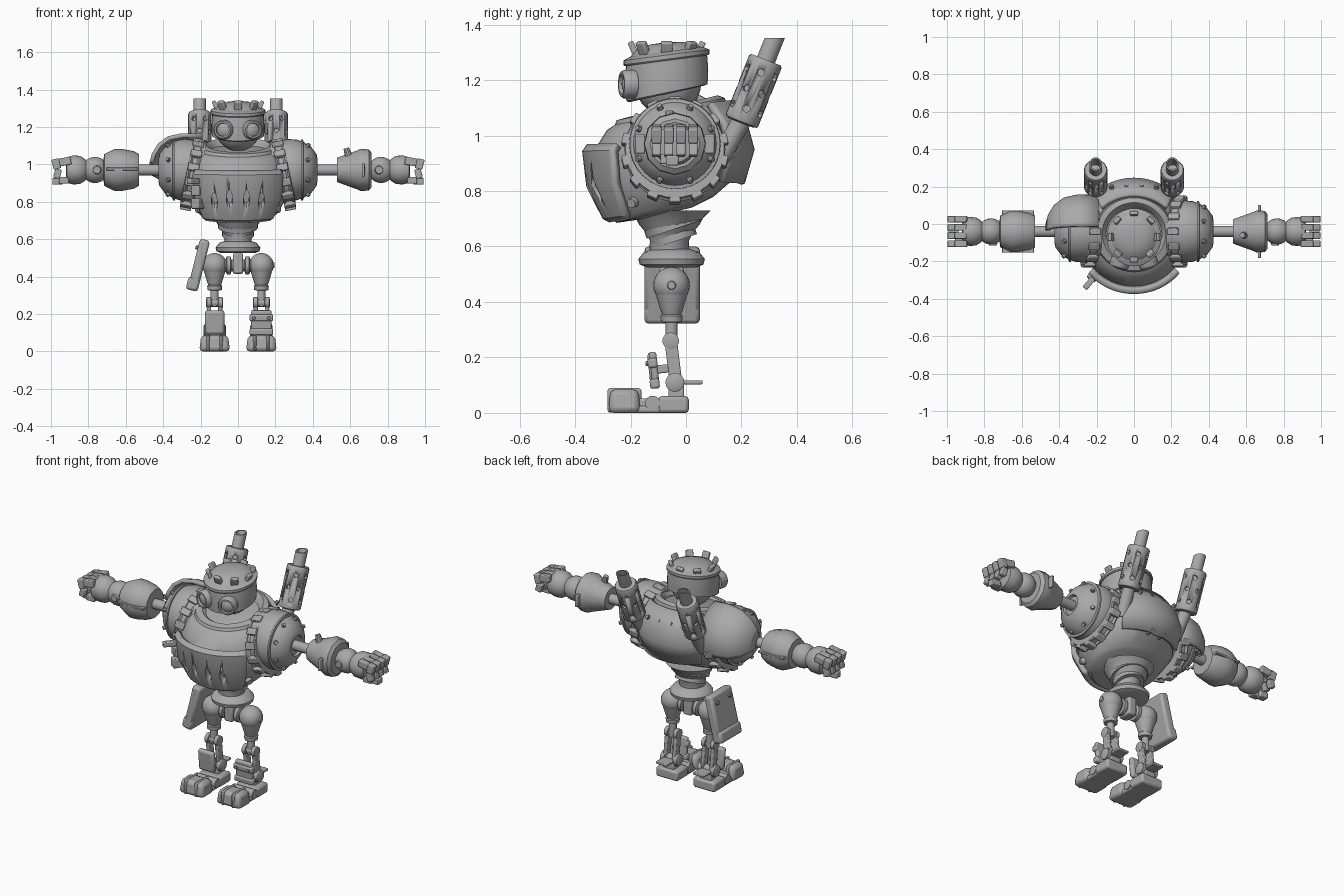
import bpy, bmesh, math
from mathutils import Matrix, Vector

if "Cube" in bpy.data.objects:
    bpy.data.objects.remove(bpy.data.objects["Cube"])

GREY = bpy.data.materials.new("plain_grey")
GREY.diffuse_color = (0.4, 0.4, 0.4, 1)
GREY.use_nodes = True
GREY.node_tree.nodes["Principled BSDF"].inputs["Base Color"].default_value = GREY.diffuse_color
T, R = Matrix.Translation, Matrix.Rotation
rad = math.radians


def finish(name, bm, bevel=0, angle=35):
    bmesh.ops.remove_doubles(bm, verts=bm.verts, dist=1e-5)
    bmesh.ops.recalc_face_normals(bm, faces=bm.faces)
    me = bpy.data.meshes.new(name)
    bm.to_mesh(me)
    bm.free()
    me.materials.append(GREY)
    me.shade_smooth()
    me.set_sharp_from_angle(angle=rad(angle))
    ob = bpy.data.objects.new(name, me)
    bpy.context.collection.objects.link(ob)
    if bevel:
        m = ob.modifiers.new("bevel", "BEVEL")
        m.width, m.segments = bevel, 2
    return ob


def frame(loc, axis):
    return T(loc) @ Vector(axis).to_track_quat('Z', 'Y').to_matrix().to_4x4()


def grid(bm, rows, closed, caps):
    vs = [[bm.verts.new(p) for p in row] for row in rows]
    n = len(vs[0])
    for a, b in zip(vs, vs[1:]):
        for i in range(n if closed else n - 1):
            j = (i + 1) % n
            bm.faces.new((a[i], a[j], b[j], b[i]))
    if caps:
        bm.faces.new(vs[0])
        bm.faces.new(vs[-1])


def lathe(name, prof, loc, axis=(0, 0, 1), n=24, bevel=0):
    """Revolve (radius, height) pairs about an axis."""
    bm, M = bmesh.new(), frame(loc, axis)
    rows = [[M @ Vector((max(r, 1e-7) * math.cos(k * math.tau / n), max(r, 1e-7) * math.sin(k * math.tau / n), h))
             for k in range(n)] for r, h in prof]
    grid(bm, rows, True, True)
    return finish(name, bm, bevel)


def loft(name, rings, a0=0, a1=360, n=40, thick=0):
    """Join ovals given as front y, front z, back y, back z, half width; angle 0 is the front."""
    full, rows, bm = a1 - a0 == 360, [], bmesh.new()
    for yf, zf, yb, zb, rx in rings:
        row = []
        for k in range(n if full else n + 1):
            t = rad(a0 + (a1 - a0) * k / n)
            f = (1 + math.cos(t)) / 2
            row.append((rx * math.sin(t), yf * f + yb * (1 - f), zf * f + zb * (1 - f)))
        rows.append(row)
    grid(bm, rows, full, full)
    ob = finish(name, bm)
    if thick:
        m = ob.modifiers.new("thickness", "SOLIDIFY")
        m.thickness, m.offset = thick, 0
    return ob


def boxes(name, mats, size, bevel=0.005, taper=1):
    bm = bmesh.new()
    for M in mats:
        vs = bmesh.ops.create_cube(bm, size=1)["verts"]
        for v in vs:
            k = taper if v.co.z > 0 else 1
            v.co = M @ Vector((v.co.x * size[0] * k, v.co.y * size[1] * k, v.co.z * size[2]))
    return finish(name, bm, bevel)


def studs(name, spots, r=0.013, h=0.02, n=10):
    bm = bmesh.new()
    for loc, axis in spots:
        bmesh.ops.create_cone(bm, cap_ends=True, segments=n, radius1=r, radius2=r * 0.75, depth=h,
                              matrix=frame(loc, axis))
    return finish(name, bm)


def ball(name, loc, r, scale=(1, 1, 1)):
    bm = bmesh.new()
    bmesh.ops.create_uvsphere(bm, u_segments=24, v_segments=14, radius=r, matrix=T(loc) @ Matrix.Diagonal((*scale, 1)))
    return finish(name, bm)


def cut(ob, cutter):
    m = ob.modifiers.new("cut", "BOOLEAN")
    m.operation, m.object = 'DIFFERENCE', cutter
    cutter.hide_render = True
    cutter.hide_viewport = True


# torso shell, collar and opening
loft("torso", [(-.15, .70, .02, .74, .10), (-.25, .685, .08, .77, .19), (-.27, .70, .10, .78, .21),
               (-.325, .80, .18, .85, .265), (-.335, .94, .205, .96, .28), (-.285, 1.02, .19, 1.05, .255),
               (-.24, 1.05, .15, 1.11, .21)])
loft("collar", [(-.26, 1.03, .15, 1.10, .215), (-.25, 1.055, .14, 1.135, .205), (-.215, 1.065, .115, 1.145, .17),
                (-.19, 1.05, .09, 1.12, .15), (-.18, 1.0, .07, 1.05, .14)])
# belly plate with four slots
belly = loft("belly_plate", [(-.27, .70, .08, .76, .21), (-.29, .71, .10, .77, .23), (-.345, .82, .17, .86, .285),
                             (-.36, .94, .19, .96, .295), (-.345, .96, .19, .98, .285)], -52, 52, 24, .03)
bm = bmesh.new()
for x in (-.125, -.045, .045, .125):
    M = T((x, -.345 + abs(x) ** 2 * 2.2, .825)) @ R(rad(-20), 4, 'X')
    bmesh.ops.create_uvsphere(bm, u_segments=12, v_segments=10, radius=1, matrix=M @ Matrix.Diagonal((.018, .035, .085, 1)))
cut(belly, finish("slot_cutter", bm))
# back panel with rivets, latch and chest clip
loft("back_panel", [(-.2, .85, .20, .83, .24), (-.2, .95, .235, .95, .26), (-.2, 1.03, .21, 1.04, .25),
                    (-.2, 1.08, .15, 1.12, .22)], 128, 232, 20, .025)
studs("back_rivets", [((x, .20, 1.06), (0, .8, .5)) for x in (-.12, -.04, .04, .12)])
boxes("back_latch", [T((x, .175, .845)) for x in (-.04, .04)] + [T((0, .2, .835)) @ R(rad(90), 4, 'Z')],
      (.02, .08, .022))
boxes("chest_clip", [T((-.215, -.27, .86)) @ R(rad(-35), 4, 'Z'), T((-.215, -.275, .79)) @ R(rad(-35), 4, 'Z')],
      (.05, .06, .055))
boxes("chest_lever", [T((-.235, -.31, .91)) @ R(rad(-40), 4, 'Z')], (.03, .09, .03))
studs("hull_rivets", [((s * .205, -.19, .76), (s, -.5, -.3)) for s in (-1, 1)], .022, .04, 12)

# waist and pelvis
lathe("waist", [(.075, .55), (.07, .62), (.085, .65), (.11, .68), (.12, .70), (.15, .73)], (0, -.06, 0))
for i, z in enumerate((.63, .675)):
    r = .085 + i * .022
    lathe("waist_ring", [(r - .03, -.013), (r, -.013), (r, .013), (r - .03, .013)], (0, -.045, z), (0, -.32, .95))
lathe("hip_ring", [(.09, .525), (.115, .535), (.12, .555), (.10, .58), (.07, .59)], (0, -.052, 0))
lathe("hip_bar", [(.035, -.13), (.035, -.065), (.048, -.06), (.048, -.04), (.032, -.036), (.032, .036),
                  (.048, .04), (.048, .06), (.035, .065), (.035, .13)], (0, -.052, .46), (1, 0, 0))
boxes("pelvis_block", [T((0, -.052, .47))], (.055, .09, .11), .01)

# hip holster
M = T((-.205, -.05, .48)) @ R(rad(14), 4, 'Y')
boxes("hip_holster", [M], (.055, .2, .24), .015)
boxes("holster_foot", [M @ T((-.005, 0, -.125))], (.065, .2, .07), .015)
studs("holster_rivets", [(M @ Vector((-.03, y, .07)), (-1, 0, .2)) for y in (-.06, .06)])

# head, helmet, crown lugs and goggles
ball("head", (0, -.065, 1.19), .12)
loft("helmet", [(-.205, 1.12, .065, 1.18, .13), (-.215, 1.125, .078, 1.185, .14), (-.222, 1.19, .08, 1.24, .142),
                (-.215, 1.265, .075, 1.305, .137), (-.208, 1.272, .068, 1.31, .13), (-.18, 1.308, .04, 1.328, .105),
                (-.13, 1.328, -.01, 1.338, .06), (-.08, 1.335, -.06, 1.337, .01)], n=32)
loft("helmet_band", [(-.222, 1.25, .08, 1.29, .142), (-.226, 1.255, .084, 1.295, .146), (-.226, 1.27, .084, 1.31, .146),
                     (-.20, 1.285, .06, 1.32, .125)], n=32)
boxes("crown_lugs", [T((0, -.07, 1.305)) @ R(k * math.pi / 4, 4, 'Z') @ T((.12, 0, .008)) @ R(rad(25), 4, 'Y')
                     for k in range(8)], (.022, .042, .055))
for s in (-1, 1):
    lathe("goggle", [(.052, 0), (.052, .04), (.045, .05), (.036, .05), (.034, .035), (.02, .043), (0, .046)],
          (s * .07, -.185, 1.185), (s * .28, -1, 0))

# exhaust stacks
D = Vector((0, .37, .93)).normalized()
for s in (-1, 1):
    base = Vector((s * .205, .2, 1.05))
    lathe("exhaust_elbow", [(.035, 0), (.035, .2)], (s * .19, .12, .91), (s * .015, .085, .15))
    can = lathe("exhaust_canister", [(.045, -.005), (.06, 0), (.063, .008), (.063, .232), (.058, .24), (.03, .24)],
                base, D)
    bm, M = bmesh.new(), frame(base, D)
    for row in range(3):
        for k in range(6):
            W = M @ R((k + row % 2 / 2) * math.pi / 3, 4, 'Z') @ T((.063, 0, .05 + row * .07)) @ R(math.pi / 2, 4, 'Y')
            bmesh.ops.create_cone(bm, cap_ends=True, segments=6, radius1=.014, radius2=.014, depth=.03, matrix=W)
    cut(can, finish("hole_cutter", bm))
    tip = lathe("exhaust_tip", [(.034, .2), (.034, .32), (.026, .32), (.026, .25), (0, .25)], base, D)
    for v in tip.data.vertices:  # level cut across the mouth
        if (v.co - base).dot(D) > .31:
            v.co += D * ((1.352 - v.co.z) / D.z)

# shoulders and arms
Y, Z = -.04, .97
for s in (-1, 1):
    X = (s, 0, 0)
    lathe("shoulder", [(.15, .17), (.165, .27), (.163, .31), (.15, .35), (.125, .39), (.085, .42), (.06, .425),
                       (.055, .41), (0, .41)], (0, Y, Z), X, 32)
    ring = (s * .245, Y, .945)
    A = Vector((s, 0, .2))
    lathe("shoulder_ring", [(.14, -.03), (.178, -.03), (.182, -.022), (.172, -.012), (.172, .012), (.182, .022),
                            (.178, .03), (.14, .035)], ring, A, 36)
    M = frame(ring, A)
    boxes("shoulder_lugs", [M @ R((k + .5) * math.tau / 14, 4, 'Z') @ T((.177, 0, 0)) for k in range(14)],
          (.034, .04, .06))
    lathe("shoulder_seam", [(.15, .335), (.163, .338), (.163, .348), (.14, .352)], (0, Y, Z), X, 32)
    studs("shoulder_rivets", [((s * .375, Y + .142 * math.cos(t), Z + .142 * math.sin(t)),
                               (s * .8, math.cos(t), math.sin(t))) for t in [k * math.pi / 4 + .39 for k in range(8)]])
    lathe("upper_arm", [(.03, .4), (.03, .56)], (0, Y, Z), X, 16)
    if s > 0:
        lathe("forearm", [(.05, .53), (.065, .53), (.085, .585), (.105, .64), (.113, .655), (.11, .70), (.09, .715),
                          (.05, .715)], (0, Y, Z), X, 12)
        boxes("forearm_pins", [T((.67, Y + d * .125, Z)) for d in (-1, 1)], (.016, .035, .07))
        studs("forearm_stub", [((.585, Y - .02, Z + .095), (-.3, 0, 1))], .02, .045)
    else:
        lathe("forearm", [(.05, .53), (.085, .53), (.1, .555), (.112, .62), (.112, .66), (.085, .715), (.05, .72)],
              (0, Y, Z), X, 12)
        boxes("forearm_seam", [T((-.62, Y, Z + .005))], (.17, .226, .014), .003)
    ball("wrist", (s * .765, Y, Z), .07)
    studs("wrist_screw", [((s * .755, Y - .066, Z), (0, -1, 0))], .026, .016, 16)
    lathe("hand", [(.04, .80), (.06, .82), (.075, .845), (.078, .88), (.068, .915), (.03, .92)], (0, Y, Z), X, 16)
    # curled fingers and thumb
    ys = [Y + d for d in (-.066, -.022, .022, .066)]
    boxes("finger_base", [T((s * .925, y, Z + .045)) @ R(s * rad(10), 4, 'Y') for y in ys], (.065, .034, .042))
    boxes("finger_middle", [T((s * .972, y, Z + .032)) @ R(s * rad(15), 4, 'Y') for y in ys], (.04, .036, .055))
    boxes("finger_tip", [T((s * .965, y, Z - .02)) @ R(-s * rad(15), 4, 'Y') for y in ys], (.036, .032, .05))
    boxes("thumb", [T((s * .93, Y - .03, Z - .055)), T((s * .965, Y - .01, Z - .06))], (.055, .045, .036))

# curved guard over one shoulder
bm, prof = bmesh.new(), [(.19, .185), (.3, .187), (.37, .172), (.42, .135), (.45, .085), (.462, .04)]
grid(bm, [[(-x, Y + r * math.cos(t), Z + r * math.sin(t)) for t in [rad(82 - 6 * k) for k in range(18)]]
          for x, r in prof], False, False)
guard = finish("shoulder_guard", bm)
m = guard.modifiers.new("thickness", "SOLIDIFY")
m.thickness, m.offset = .022, 0

# legs and feet
for s in (-1, 1):
    x = s * .125
    ball("hip_ball", (x, -.052, .46), .066)
    studs("hip_screw", [((x + s * .064, -.052, .46), (s, 0, 0))], .018, .012, 16)
    lathe("thigh", [(.022, .24), (.022, .325), (.038, .328), (.04, .35), (.034, .355), (.04, .37), (.058, .43)],
          (x, -.052, 0), n=16)
    lathe("knee", [(.02, -.045), (.03, -.042), (.03, -.02), (.022, -.018), (.022, .018), (.03, .02), (.03, .042),
                   (.02, .045)], (x, -.055, .26), (1, 0, 0), 20)
    boxes("shin_struts", [T((x + d, -.045, .18)) @ R(rad(7), 4, 'X') for d in (-.03, .03)], (.022, .045, .15))
    lathe("ankle", [(.025, -.06), (.034, -.055), (.034, -.03), (.026, -.028), (.026, .028), (.034, .03), (.034, .055),
                    (.025, .06)], (x, -.04, .11), (1, 0, 0), 20)
    boxes("ankle_prong", [T((x, .015, .11))], (.075, .09, .014), .004)
    M = T((x, -.118, .155)) @ R(rad(6), 4, 'X')
    if s < 0:
        boxes("shin_plate", [M], (.105, .032, .13), .014)
    else:
        boxes("shin_bands", [M @ T((0, 0, d)) for d in (-.05, .025)], (.125, .035, .035), .008)
        boxes("shin_plate", [M @ T((0, .004, 0))], (.11, .026, .13), .01)
        studs("shin_rivets", [(M @ Vector((d, -.02, .025)), (0, -1, 0)) for d in (-.04, .04)], .01, .012)
    boxes("shin_link", [M @ T((0, .03, 0))], (.03, .05, .03))
    boxes("lower_ankle", [T((x, -.035, .07))], (.07, .055, .06))
    boxes("toe_cap", [T((x, -.222, .0425))], (.165, .116, .085), .02, .87)
    boxes("sole", [T((x, -.135, .012))], (.135, .25, .024), .008)
    boxes("foot_middle", [T((x, -.13, .03))], (.1, .11, .045), .008)
    boxes("heel", [T((x, -.045, .03))], (.145, .11, .06), .012)
    lathe("foot_joint", [(.027, -.072), (.027, .072)], (x, -.12, .035), (1, 0, 0), 18)
    boxes("toe_strips", [T((x + d, -.222, .045)) for d in (-.035, .035)], (.018, .122, .088), .01)
